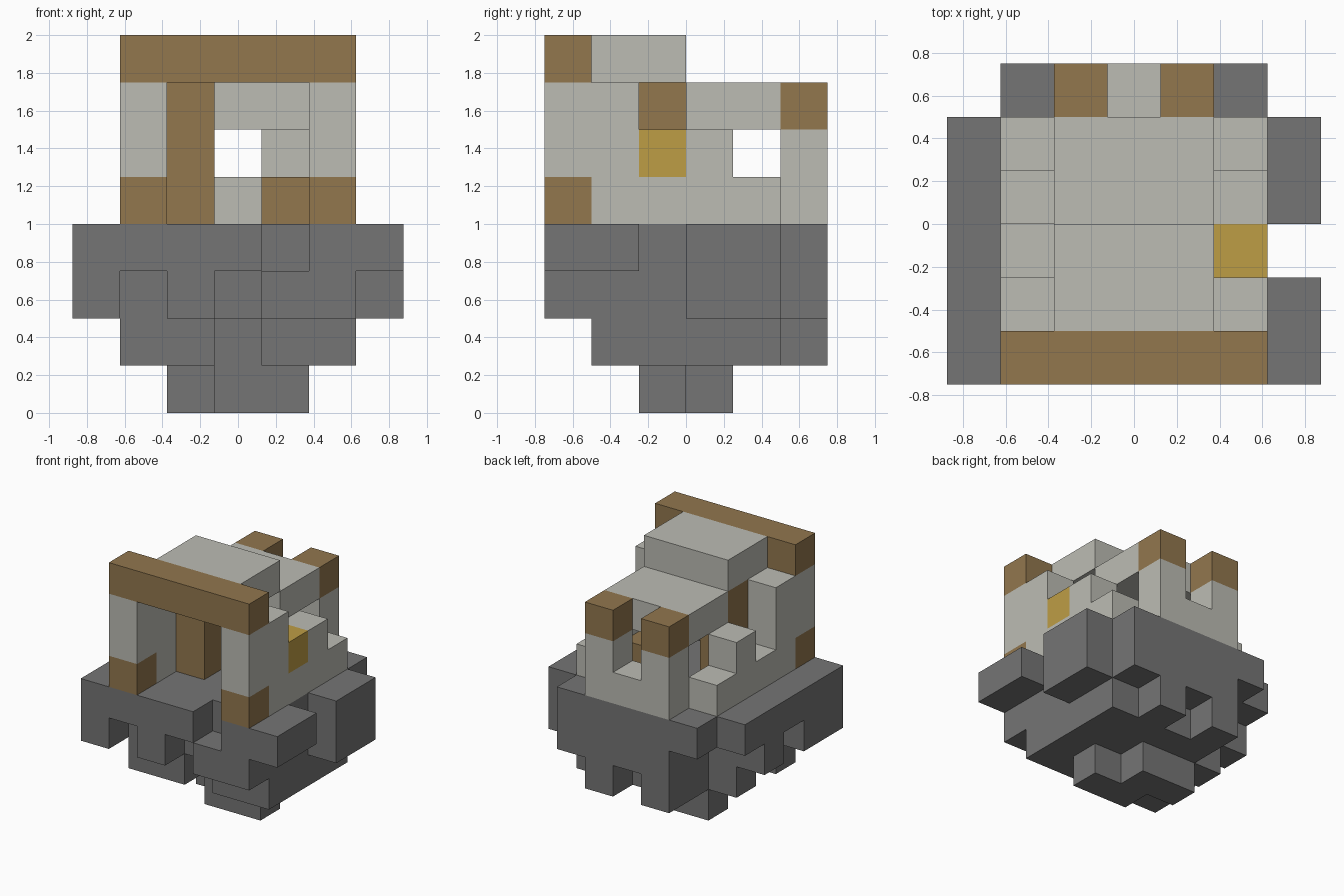
import bpy
import bmesh
from mathutils import Vector

cube = bpy.data.objects.get("Cube")
if cube:
    bpy.data.objects.remove(cube, do_unlink=True)

CELL = 0.25
ORIGIN = Vector((-0.875, -0.75, 0))


def material(name, rgb):
    mat = bpy.data.materials.new(name)
    mat.use_nodes = True
    mat.diffuse_color = (*rgb, 1)
    mat.node_tree.nodes["Principled BSDF"].inputs["Base Color"].default_value = (*rgb, 1)
    return mat


STONE = material("dark_stone", (0.178, 0.178, 0.178))
PLASTER = material("pale_plaster", (0.503, 0.503, 0.456))
WOOD = material("brown_wood", (0.287, 0.184, 0.076))
LAMP = material("lamp_yellow", (0.515, 0.337, 0.06))


def box(x, y, z, wide=1, deep=1, tall=1):
    """Grid cells of a block whose lowest corner is at x, y, z."""
    return {(x + i, y + j, z + k)
            for i in range(wide) for j in range(deep) for k in range(tall)}


parts = {}


def part(name, mat, *blocks, cut=()):
    parts[name] = (mat, set().union(*blocks) - set().union(*cut))


# Rock base, wide at the rim and ragged below
part("base_rim", STONE,
     box(1, 0, 3, wide=5, deep=6),
     box(0, 0, 3, deep=5),
     box(6, 0, 3, deep=2), box(6, 3, 3, deep=2),
     cut=[box(4, 0, 3)])
part("base_upper_rock", STONE,
     box(1, 1, 2, wide=5, deep=5),
     box(0, 0, 2, deep=2), box(0, 3, 2),
     box(2, 0, 2), box(4, 0, 2, wide=2),
     box(6, 3, 2, deep=2),
     cut=[box(1, 4, 2, deep=2)])
part("base_lower_rock", STONE,
     box(1, 1, 1, wide=5, deep=4),
     box(2, 5, 1), box(4, 5, 1),
     cut=[box(3, 1, 1), box(1, 2, 1), box(1, 4, 1)])
part("base_tip", STONE, box(2, 3, 0, wide=2), box(3, 2, 0, wide=2))

# Front porch: two posts with wooden feet and a beam across
for side, x in (("right", 1), ("left", 5)):
    part(f"front_post_foot_{side}", WOOD, box(x, 0, 4))
    part(f"front_post_{side}", PLASTER, box(x, 0, 5, tall=2))
part("front_beam", WOOD, box(1, 0, 7, wide=5))

# Stepped side walls, with a lamp set in the left one
for side, x in (("right", 1), ("left", 5)):
    part(f"side_wall_{side}", PLASTER,
         box(x, 1, 4, deep=4),
         box(x, 1, 5, tall=2),
         box(x, 3, 5))
part("wall_lamp", LAMP, box(5, 2, 5))

# Back wall: low sill between two posts with wooden caps
part("back_sill", PLASTER, box(3, 5, 4))
for side, x in (("right", 2), ("left", 4)):
    part(f"back_post_{side}", PLASTER, box(x, 5, 4, tall=2))
    part(f"back_post_cap_{side}", WOOD, box(x, 5, 6))

# Inside: a wooden column and a small chest
part("inner_column", WOOD, box(2, 2, 4, tall=3))
part("chest", WOOD, box(4, 3, 4))

# Roof in two steps
part("roof_front", PLASTER, box(2, 1, 7, wide=3, deep=2))
part("roof_back", PLASTER, box(2, 3, 6, wide=3, deep=2))

filled = set().union(*(cells for mat, cells in parts.values()))


def build(name, mat, cells):
    """Make one object from the open sides of its cells."""
    bm = bmesh.new()
    for cell in sorted(cells):
        for axis in range(3):
            for sign in (-1, 1):
                normal = Vector((0, 0, 0))
                normal[axis] = sign
                if tuple(int(c + n) for c, n in zip(cell, normal)) in filled:
                    continue
                u, v = Vector((0, 0, 0)), Vector((0, 0, 0))
                u[(axis + 1) % 3] = 0.5
                v[(axis + 2) % 3] = 0.5 * sign
                mid = Vector(cell) + Vector((0.5, 0.5, 0.5)) + normal / 2
                corners = (mid - u - v, mid + u - v, mid + u + v, mid - u + v)
                bm.faces.new([bm.verts.new(ORIGIN + c * CELL) for c in corners])
    bmesh.ops.remove_doubles(bm, verts=bm.verts[:], dist=0.001)
    mesh = bpy.data.meshes.new(name)
    bm.to_mesh(mesh)
    bm.free()
    mesh.materials.append(mat)
    bpy.context.scene.collection.objects.link(bpy.data.objects.new(name, mesh))


for name, (mat, cells) in parts.items():
    build(name, mat, cells)
